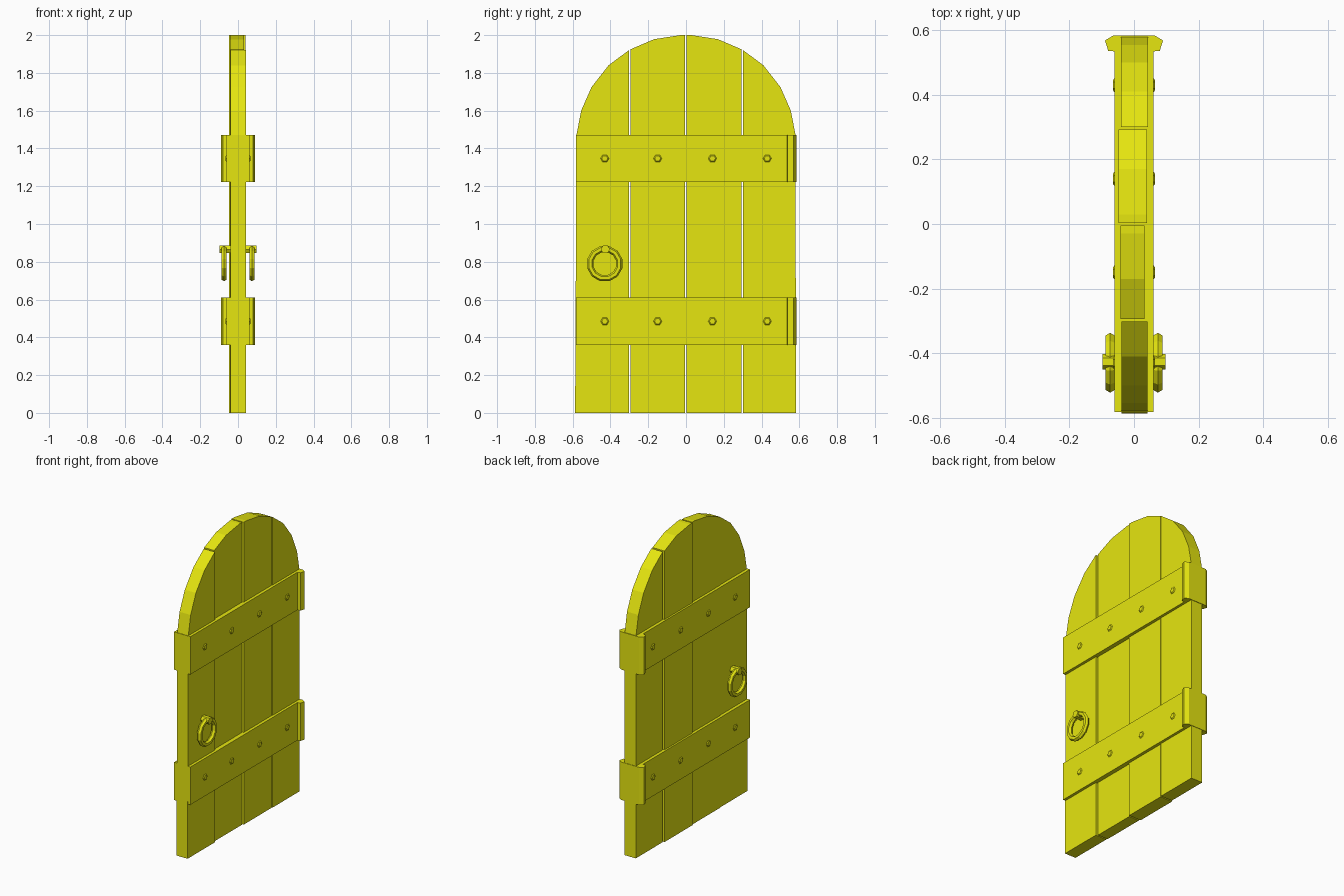
import bpy, bmesh, math
from mathutils import Matrix

if "Cube" in bpy.data.objects:
    bpy.data.objects.remove(bpy.data.objects["Cube"])

mat = bpy.data.materials.new("yellow")
mat.diffuse_color = (0.79, 0.79, 0.005, 1)
mat.use_nodes = True
mat.node_tree.nodes["Principled BSDF"].inputs["Base Color"].default_value = mat.diffuse_color


def finish(bm, name):
    bmesh.ops.recalc_face_normals(bm, faces=bm.faces)
    me = bpy.data.meshes.new(name)
    bm.to_mesh(me)
    bm.free()
    ob = bpy.data.objects.new(name, me)
    bpy.context.collection.objects.link(ob)
    me.materials.append(mat)
    return ob


def prism(name, pts, vec):
    """Extrude a closed 3D outline along vec."""
    bm = bmesh.new()
    f = bm.faces.new([bm.verts.new(p) for p in pts])
    r = bmesh.ops.extrude_face_region(bm, geom=[f])
    bmesh.ops.translate(bm, vec=vec, verts=[v for v in r["geom"] if isinstance(v, bmesh.types.BMVert)])
    if f.is_valid and not any(len(e.link_faces) == 2 for e in f.edges):
        bm.faces.new(f.verts[::-1])
    return finish(bm, name)


def disc(name, x, y, z, r1, r2, depth, sides):
    """Cone or cylinder along x, centred at the given point; narrows outward."""
    bm = bmesh.new()
    s = 1 if x > 0 else -1
    bmesh.ops.create_cone(bm, cap_ends=True, segments=sides, radius1=r1, radius2=r2, depth=depth,
                          matrix=Matrix.Translation((x, y, z)) @ Matrix.Rotation(s * math.pi / 2, 4, 'Y'))
    return finish(bm, name)


# Door outline: half of the arch, mirrored
half = [(0.58, 1.47), (0.555, 1.6), (0.5, 1.725), (0.41, 1.84), (0.30, 1.922), (0.17, 1.978), (0.03, 2.0)]
arch = [(-0.587, 0.0)] + [(-y, z) for y, z in half] + half[::-1] + [(0.582, 0.0)]


def arch_z(y):
    for (y0, z0), (y1, z1) in zip(arch, arch[1:]):
        if y0 <= y <= y1:
            return z0 + (z1 - z0) * (y - y0) / (y1 - y0)
    return 0.0


# Planks, each with its own thickness, narrow gaps between
for a, b, x0, x1 in ((-0.587, -0.302, -0.039, 0.042), (-0.294, -0.005, -0.042, 0.032),
                     (0.003, 0.293, -0.048, 0.040), (0.301, 0.582, -0.040, 0.043)):
    top = [(y, z) for y, z in arch if a < y < b]
    pts = [(a, 0)] + ([(a, arch_z(a))] if a > -0.58 else []) + top
    pts += ([(b, arch_z(b))] if b < 0.58 else []) + [(b, 0)]
    prism("plank", [(x0, y, z) for y, z in pts], (x1 - x0, 0, 0))

# Cross bands, hinge ends and nails
hinge = [(0.06, 0.535), (0.08, 0.537), (0.09, 0.569), (0.065, 0.584)]
hinge += [(-x, y) for x, y in hinge[::-1]]
for z in (0.36, 1.222):
    box = [(-0.06, -0.583), (0.06, -0.583), (0.06, 0.56), (-0.06, 0.56)]
    prism("cross_band", [(x, y, z) for x, y in box], (0, 0, 0.25))
    prism("hinge_end", [(x, y, z) for x, y in hinge], (0, 0, 0.25))
    for s in (-1, 1):
        for y in (-0.43, -0.15, 0.14, 0.43):
            disc("nail", s * 0.0615, y, z + 0.125, 0.025, 0.016, 0.007, 6)

# Ring handle and its pin on both sides
for s in (-1, 1):
    n, m = 12, 6
    bm = bmesh.new()
    rings = []
    for i in range(n):
        a = 2 * math.pi * (i + 0.5) / n
        ring = []
        for j in range(m):
            t = 2 * math.pi * j / m
            r = 0.079 + 0.017 * math.cos(t)
            ring.append(bm.verts.new((s * 0.074 + 0.016 * math.sin(t),
                                      -0.43 + r * math.cos(a), 0.79 + r * math.sin(a))))
        rings.append(ring)
    for i in range(n):
        p, q = rings[i], rings[(i + 1) % n]
        for j in range(m):
            k = (j + 1) % m
            bm.faces.new((p[j], p[k], q[k], q[j]))
    finish(bm, "ring_handle")
    disc("handle_pin", s * 0.066, -0.427, 0.866, 0.024, 0.024, 0.062, 6)
